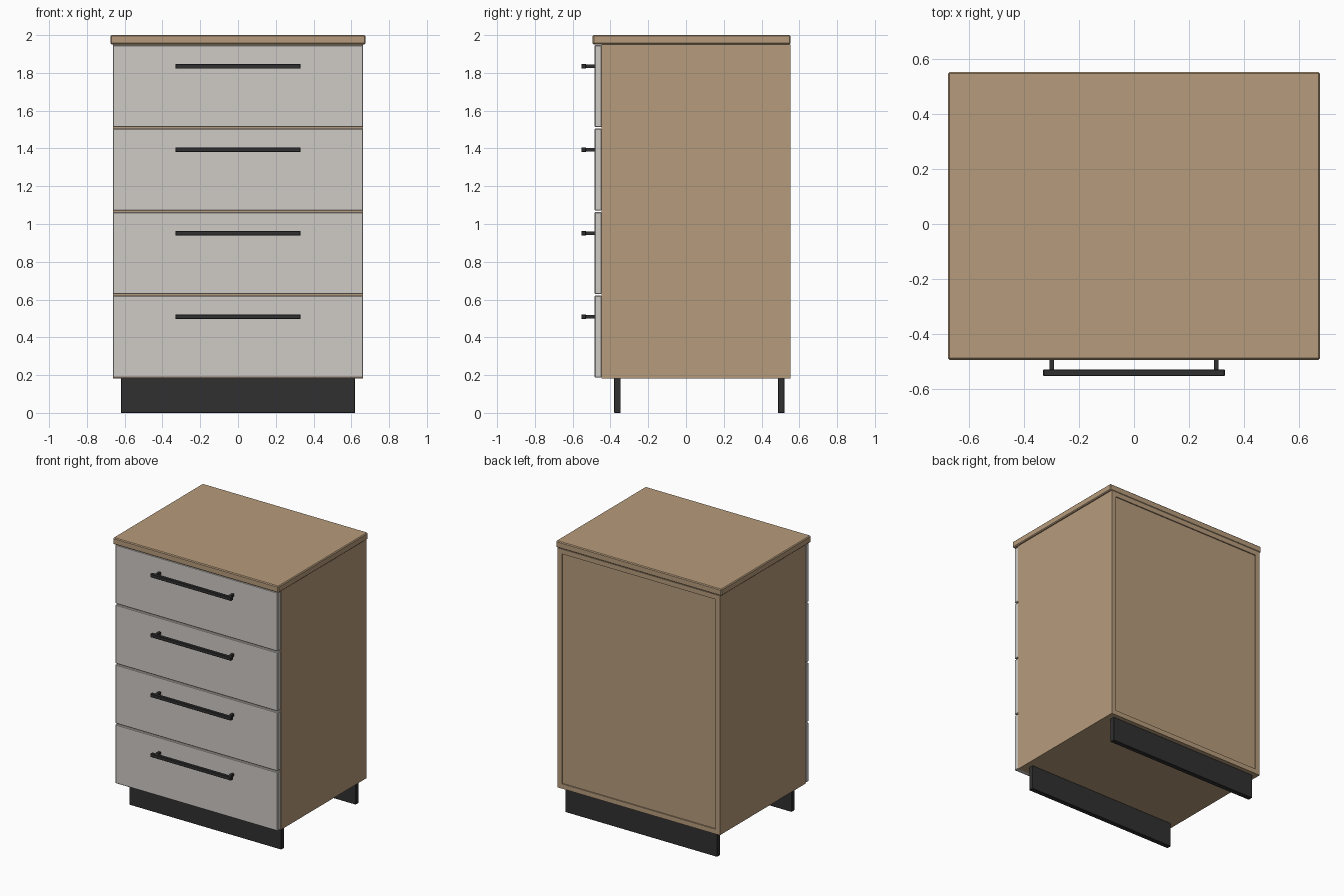
import bpy

if "Cube" in bpy.data.objects:
    bpy.data.objects.remove(bpy.data.objects["Cube"])


def material(name, color):
    m = bpy.data.materials.new(name)
    m.diffuse_color = (*color, 1)
    m.use_nodes = True
    m.node_tree.nodes["Principled BSDF"].inputs["Base Color"].default_value = m.diffuse_color
    return m


wood = material("wood", (0.47, 0.33, 0.20))
light = material("light_grey", (0.62, 0.59, 0.56))
dark = material("dark", (0.03, 0.03, 0.03))


def box(name, x, y, z, mat, bevel=0.0):
    """Box from (min, max) ranges, with an optional small chamfer."""
    bpy.ops.mesh.primitive_cube_add(
        size=1, location=[(r[0] + r[1]) / 2 for r in (x, y, z)])
    ob = bpy.context.object
    ob.name = name
    ob.scale = [r[1] - r[0] for r in (x, y, z)]
    bpy.ops.object.transform_apply(location=False, rotation=False, scale=True)
    ob.data.materials.append(mat)
    if bevel:
        b = ob.modifiers.new("edge_bevel", 'BEVEL')
        b.width = bevel
        b.segments = 1
    return ob


W, T = 0.663, 0.036            # half width, board thickness
F, B = -0.447, 0.553           # carcass front and back
Z0, Z1 = 0.183, 1.951          # carcass bottom and top
PITCH = (Z1 - Z0) / 4
GAP = 0.0035

# Carcass boards
for side, s in (("left", -1), ("right", 1)):
    box(side + "_side", sorted((s * W, s * (W - T))), (F, B), (Z0, Z1), wood)
inner = (-W + T, W - T)
box("bottom_board", inner, (F, B), (Z0, Z0 + T), wood)
box("top_board", inner, (F, B), (Z1 - T, Z1), wood)
box("back_panel", inner, (B - 0.02, B - 0.008), (Z0 + T, Z1 - T), wood)

# Worktop
box("worktop", (-0.676, 0.676), (-0.494, B), (Z1, 2.0), wood, 0.006)

# Plinth boards
box("front_plinth", (-0.62, 0.62), (-0.381, -0.346), (0, Z0), dark, 0.002)
box("back_plinth", (-0.62, 0.62), (0.487, 0.522), (0, Z0), dark, 0.002)

# Drawers: front, rail behind the gap, bar handle on two posts
for i in range(4):
    z = Z0 + i * PITCH
    n = i + 1
    box(f"drawer_front_{n}", (-W, W), (-0.484, F),
        (z + GAP, z + PITCH - GAP), light, 0.004)
    if i:
        box(f"rail_{n}", inner, (F, F + 0.1), (z - T / 2, z + T / 2), wood)
    h = z + 0.326
    box(f"handle_bar_{n}", (-0.33, 0.33), (-0.553, -0.529),
        (h - 0.0125, h + 0.0125), dark, 0.002)
    for side, s in (("left", -1), ("right", 1)):
        box(f"handle_post_{side}_{n}", (s * 0.299 - 0.009, s * 0.299 + 0.009),
            (-0.531, -0.483), (h - 0.009, h + 0.009), dark)
